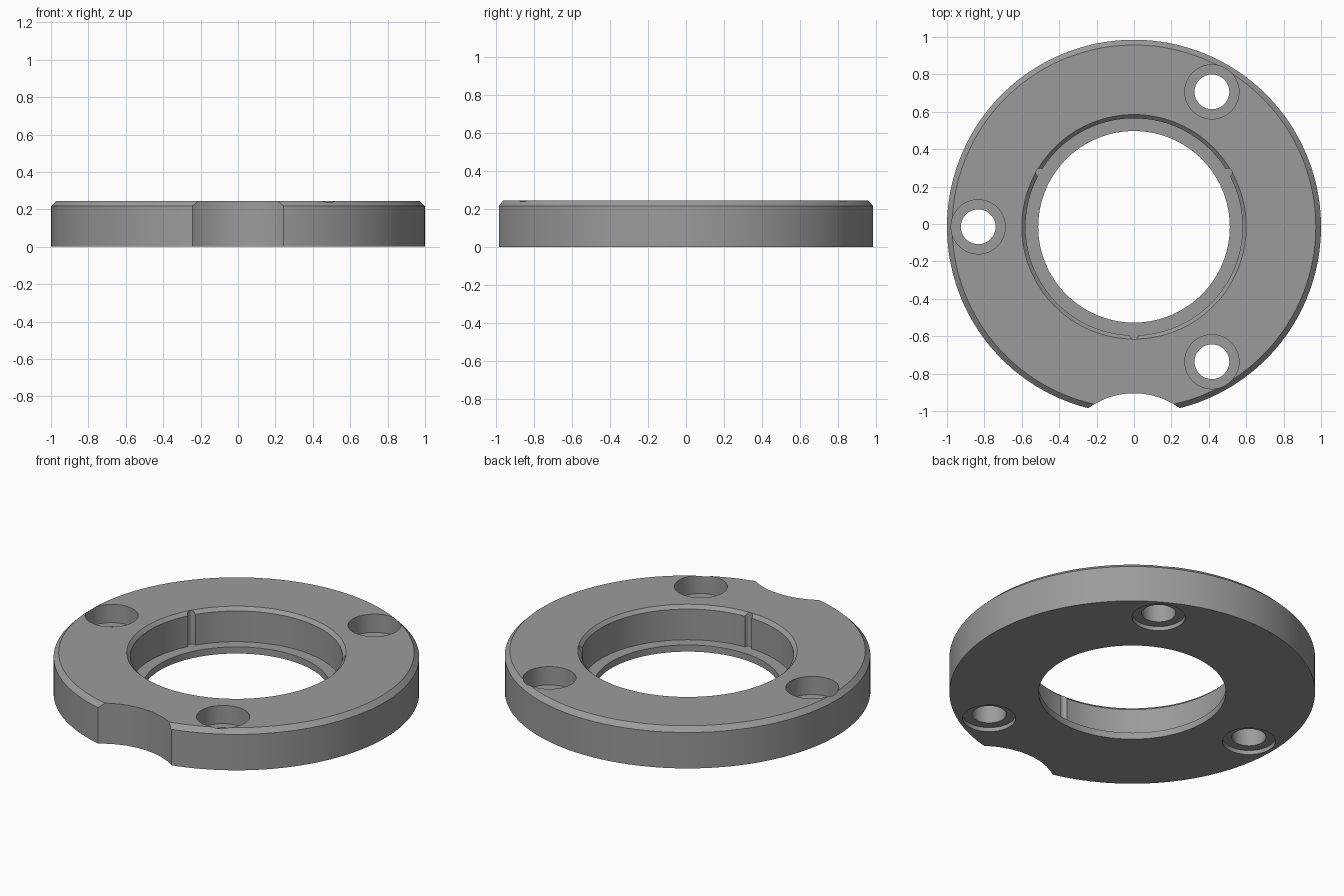
import bpy
import bmesh
from math import cos, sin, pi, radians

cube = bpy.data.objects.get("Cube")
if cube:
    bpy.data.objects.remove(cube)

CENTRE_Y = -0.015
HEIGHT = 0.245
LIP = 0.04

grey = bpy.data.materials.new("machined_grey")
grey.use_nodes = True
colour = (0.33, 0.33, 0.33, 1)
grey.diffuse_color = colour
grey.node_tree.nodes["Principled BSDF"].inputs["Base Color"].default_value = colour


def lathe(name, profile, steps, x=0, y=0, ring=False):
    """Turn an (r, z) profile around a vertical axis, capped or closed as a ring."""
    bm = bmesh.new()
    rows = [[bm.verts.new((r * cos(2 * pi * i / steps), r * sin(2 * pi * i / steps), z))
             for i in range(steps)] for r, z in profile]
    pairs = list(zip(rows, rows[1:]))
    if ring:
        pairs.append((rows[-1], rows[0]))
    else:
        bm.faces.new(rows[0])
        bm.faces.new(rows[-1])
    for low, high in pairs:
        for i in range(steps):
            j = (i + 1) % steps
            bm.faces.new((low[i], low[j], high[j], high[i]))
    bmesh.ops.recalc_face_normals(bm, faces=bm.faces)
    mesh = bpy.data.meshes.new(name)
    bm.to_mesh(mesh)
    bm.free()
    mesh.materials.append(grey)
    obj = bpy.data.objects.new(name, mesh)
    obj.location = (x, y, 0)
    bpy.context.collection.objects.link(obj)
    return obj


# Ring body: chamfered rim, chamfered bore and a thin lip at the bottom
body = lathe("flange_ring", [
    (0.512, 0), (1, 0), (1, 0.217), (0.972, HEIGHT),
    (0.6, HEIGHT), (0.58, HEIGHT - 0.02), (0.58, LIP), (0.512, LIP),
], 160, y=CENTRE_Y, ring=True)

cutters = []

# Three bolt holes, deeply counterbored above and shallowly below
drill = [(0.145, -0.1), (0.145, 0.025), (0.093, 0.025),
         (0.093, 0.135), (0.145, 0.135), (0.145, 0.4)]
for angle in (60, 180, 300):
    a = radians(angle)
    cutters.append(lathe("bolt_hole_cutter", drill, 48,
                         0.833 * cos(a), CENTRE_Y + 0.833 * sin(a)))

# Three small vertical grooves in the bore wall
for angle in (30, 150, 270):
    a = radians(angle)
    cutters.append(lathe("groove_cutter", [(0.022, LIP), (0.022, 0.4)], 20,
                         0.58 * cos(a), CENTRE_Y + 0.58 * sin(a)))

# Rounded scoop in the front of the rim
cutters.append(lathe("scoop_cutter", [(0.415, -0.1), (0.415, 0.4)], 128, y=-1.32))

for cutter in cutters:
    cutter.hide_render = True
    cut = body.modifiers.new(cutter.name, 'BOOLEAN')
    cut.operation = 'DIFFERENCE'
    cut.solver = 'EXACT'
    cut.object = cutter

# Bake the cuts and discard the cutters
graph = bpy.context.evaluated_depsgraph_get()
finished = bpy.data.meshes.new_from_object(body.evaluated_get(graph))
body.modifiers.clear()
body.data = finished
for cutter in cutters:
    bpy.data.objects.remove(cutter)

# Smooth the round walls, keep the machined edges sharp
bpy.ops.object.select_all(action='DESELECT')
body.select_set(True)
bpy.context.view_layer.objects.active = body
bpy.ops.object.shade_smooth_by_angle(angle=radians(30))
